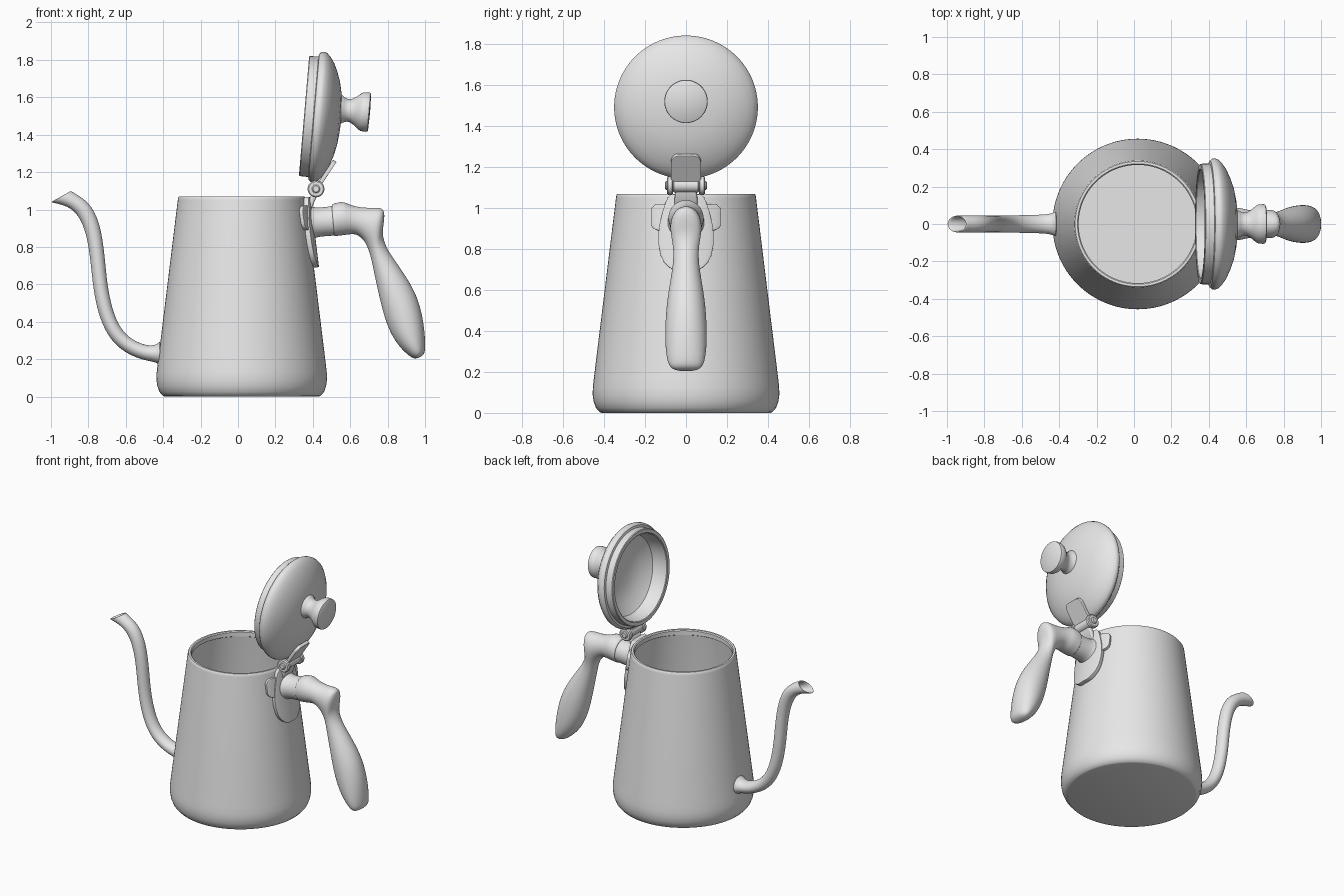
import bpy, bmesh, math
from mathutils import Matrix, Vector

cube = bpy.data.objects.get("Cube")
if cube:
    bpy.data.objects.remove(cube, do_unlink=True)

GREY = (0.8, 0.8, 0.8, 1.0)
metal = bpy.data.materials.new("plain_grey")
metal.use_nodes = True
metal.diffuse_color = GREY
metal.node_tree.nodes["Principled BSDF"].inputs["Base Color"].default_value = GREY

CX = 0.02  # body axis


def finish(name, bm, matrix=None, angle=35):
    """Turn a bmesh into a smooth-shaded object."""
    bmesh.ops.recalc_face_normals(bm, faces=bm.faces[:])
    if matrix:
        bm.transform(matrix)
    mesh = bpy.data.meshes.new(name)
    bm.to_mesh(mesh)
    bm.free()
    mesh.materials.append(metal)
    obj = bpy.data.objects.new(name, mesh)
    bpy.context.collection.objects.link(obj)
    bpy.ops.object.select_all(action='DESELECT')
    obj.select_set(True)
    bpy.context.view_layer.objects.active = obj
    bpy.ops.object.shade_smooth_by_angle(angle=math.radians(angle))
    return obj


def lathe(name, profile, matrix, steps=96):
    """Revolve (radius, height) points around local z."""
    bm = bmesh.new()
    verts = [bm.verts.new((r, 0, z)) for r, z in profile]
    edges = [bm.edges.new(pair) for pair in zip(verts, verts[1:])]
    bmesh.ops.spin(bm, geom=verts + edges, cent=(0, 0, 0), axis=(0, 0, 1),
                   angle=math.tau, steps=steps, use_duplicate=False)
    bmesh.ops.remove_doubles(bm, verts=bm.verts[:], dist=1e-5)
    return finish(name, bm, matrix)


def loft(name, rings, sides=24):
    """Skin elliptical rings given as (xa, za, xb, zb, half width in y)."""
    bm = bmesh.new()
    loops = []
    for xa, za, xb, zb, w in rings:
        a, b = Vector((xa, 0, za)), Vector((xb, 0, zb))
        mid, half = (a + b) / 2, (b - a) / 2
        loop = []
        for i in range(sides):
            t = math.tau * i / sides
            loop.append(bm.verts.new(mid + half * math.cos(t) + Vector((0, w * math.sin(t), 0))))
        loops.append(loop)
    for p, q in zip(loops, loops[1:]):
        for i in range(sides):
            j = (i + 1) % sides
            bm.faces.new((p[i], p[j], q[j], q[i]))
    bm.faces.new(loops[0])
    bm.faces.new(loops[-1])
    obj = finish(name, bm, angle=60)
    sub = obj.modifiers.new("smooth", 'SUBSURF')
    sub.levels = sub.render_levels = 2
    return obj


def sheet(name, rows, depth, thick, cols=12):
    """Plate from (z, half width) rows, bent by depth(y, z), then thickened."""
    bm = bmesh.new()
    grid = []
    for z, w in rows:
        ys = [w * (2 * i / cols - 1) for i in range(cols + 1)]
        grid.append([bm.verts.new((depth(y, z), y, z)) for y in ys])
    for p, q in zip(grid, grid[1:]):
        for i in range(cols):
            bm.faces.new((p[i], p[i + 1], q[i + 1], q[i]))
    obj = finish(name, bm, angle=40)
    solid = obj.modifiers.new("thickness", 'SOLIDIFY')
    solid.thickness, solid.offset = thick, 0
    bevel = obj.modifiers.new("soft_edge", 'BEVEL')
    bevel.width, bevel.segments, bevel.limit_method = thick * 0.3, 2, 'ANGLE'
    bevel.angle_limit = math.radians(50)
    return obj


def rounded(z0, z1, w, r, n=6):
    """Rows of a rounded rectangle."""
    arc = [(r * (1 - math.cos(k * math.pi / 2 / n)), w - r + r * math.sin(k * math.pi / 2 / n))
           for k in range(n + 1)]
    return [(z0 + d, h) for d, h in arc] + [(z1 - d, h) for d, h in reversed(arc)]


# Tapered hollow body
body_profile = [(0, 0), (0.41, 0), (0.422, 0.004), (0.44, 0.025), (0.451, 0.055), (0.456, 0.09),
                (0.455, 0.125), (0.45, 0.17), (0.342, 1.05), (0.34, 1.064), (0.335, 1.07),
                (0.322, 1.07), (0.316, 1.064), (0.316, 1.035), (0.324, 1.03), (0.43, 0.17),
                (0.432, 0.1), (0.415, 0.04), (0.39, 0.02), (0, 0.02)]
lathe("body", body_profile, Matrix.Translation((CX, 0, 0)))

# Open lid with a hollow underside, tilted back on its hinge
tilt = Matrix.Rotation(math.radians(94.9), 4, 'Y')
lid_profile = [(0, 0.17), (0.1, 0.165), (0.2, 0.145), (0.27, 0.1), (0.285, 0.06), (0.29, 0.004),
               (0.295, 0), (0.318, 0), (0.322, 0.004), (0.323, 0.05), (0.338, 0.053),
               (0.349, 0.065), (0.351, 0.08), (0.346, 0.095), (0.325, 0.116), (0.295, 0.137),
               (0.25, 0.158), (0.2, 0.176), (0.14, 0.189), (0.07, 0.197), (0, 0.2)]
lathe("lid", lid_profile, Matrix.Translation((0.353, 0, 1.5)) @ tilt)

# Lid knob
knob_profile = [(0, -0.03), (0.088, -0.03), (0.083, -0.005), (0.068, 0.015), (0.06, 0.035),
                (0.063, 0.055), (0.078, 0.08), (0.097, 0.102), (0.104, 0.115), (0.106, 0.14),
                (0.104, 0.15), (0.098, 0.154), (0, 0.157)]
lathe("lid_knob", knob_profile, Matrix.Translation((0.55, 0, 1.533)) @ tilt, 64)

# Gooseneck spout, with an open slanted tip
spout = [(-0.412, 0.165, -0.412, 0.305, 0.075), (-0.43, 0.178, -0.425, 0.285, 0.062),
         (-0.46, 0.187, -0.45, 0.273, 0.053), (-0.51, 0.196, -0.49, 0.274, 0.05),
         (-0.585, 0.224, -0.55, 0.295, 0.048), (-0.66, 0.278, -0.61, 0.34, 0.047),
         (-0.715, 0.358, -0.652, 0.41, 0.046), (-0.755, 0.47, -0.68, 0.5, 0.045),
         (-0.777, 0.60, -0.70, 0.61, 0.045), (-0.788, 0.72, -0.71, 0.725, 0.045),
         (-0.803, 0.83, -0.724, 0.845, 0.045), (-0.828, 0.92, -0.745, 0.94, 0.045),
         (-0.87, 0.99, -0.783, 1.02, 0.045), (-0.925, 1.022, -0.835, 1.065, 0.045),
         (-0.985, 1.035, -0.885, 1.094, 0.046), (-1.0, 1.04, -0.893, 1.1, 0.046)]


def shrink(ring, k):
    xa, za, xb, zb, w = ring
    mx, mz = (xa + xb) / 2, (za + zb) / 2
    return (mx + (xa - mx) * k, mz + (za - mz) * k, mx + (xb - mx) * k, mz + (zb - mz) * k, w * k)


bore = [shrink(spout[-1], 0.86)] + [shrink(r, 0.8) for r in spout[-2:-8:-1]]
loft("spout", spout + bore)

# Handle ferrule, collar and grip
loft("handle_ferrule", [(0.365, 1.03, 0.385, 0.82, 0.1), (0.385, 1.02, 0.40, 0.84, 0.09),
                        (0.41, 1.01, 0.42, 0.852, 0.08), (0.46, 1.012, 0.47, 0.857, 0.077),
                        (0.50, 1.02, 0.515, 0.86, 0.078), (0.52, 1.02, 0.53, 0.86, 0.078)])
loft("handle_grip", [(0.50, 1.018, 0.513, 0.862, 0.078), (0.501, 1.028, 0.515, 0.855, 0.085),
                     (0.525, 1.037, 0.54, 0.86, 0.087), (0.56, 1.042, 0.575, 0.863, 0.087),
                     (0.58, 1.035, 0.60, 0.868, 0.08), (0.62, 1.017, 0.635, 0.868, 0.073),
                     (0.69, 1.008, 0.667, 0.842, 0.073), (0.755, 1.012, 0.685, 0.815, 0.077),
                     (0.784, 1.0, 0.695, 0.79, 0.076), (0.783, 0.94, 0.706, 0.76, 0.068),
                     (0.768, 0.87, 0.717, 0.715, 0.061), (0.795, 0.79, 0.73, 0.65, 0.064),
                     (0.845, 0.72, 0.745, 0.58, 0.075), (0.907, 0.63, 0.765, 0.49, 0.091),
                     (0.957, 0.54, 0.79, 0.40, 0.1), (0.988, 0.43, 0.82, 0.33, 0.103),
                     (1.0, 0.33, 0.86, 0.268, 0.1), (1.003, 0.255, 0.91, 0.22, 0.088),
                     (0.995, 0.225, 0.935, 0.205, 0.068), (0.975, 0.21, 0.95, 0.203, 0.035)])


# Mounting plates that wrap the body behind the handle
def on_body(lift):
    def depth(y, z):
        r = 0.45 - (z - 0.17) * 0.1227 + lift
        return CX + math.sqrt(r * r - y * y)
    return depth


plate_rows = [(0.69, 0.035), (0.695, 0.055), (0.71, 0.08), (0.735, 0.104), (0.77, 0.12),
              (0.82, 0.129), (0.87, 0.13), (0.92, 0.124), (0.98, 0.11), (1.02, 0.098),
              (1.05, 0.085), (1.065, 0.07)]
sheet("handle_plate", plate_rows, on_body(0.009), 0.036)
sheet("plate_wings", rounded(0.89, 1.02, 0.167, 0.04), on_body(0.006), 0.026)

# Hinge: straps, knuckles, barrel and pin
sheet("body_hinge_strap", [(1.0, 0.055), (1.05, 0.055), (1.1, 0.05)],
      lambda y, z: 0.375 + (z - 1.0) * 0.42, 0.03)
sheet("lid_hinge_strap", rounded(1.11, 1.26, 0.073, 0.035),
      lambda y, z: 0.425 + (z - 1.12) * 0.66, 0.022)
sheet("lid_hinge_tab", [(1.1, 0.05), (1.2, 0.05)],
      lambda y, z: 0.40 + (z - 1.1) * 0.2, 0.03)


def hinge_part(name, radius, y, length):
    h, b = length / 2, 0.006
    profile = [(0, -h), (radius - b, -h), (radius, b - h), (radius, h - b), (radius - b, h), (0, h)]
    lathe(name, profile, Matrix.Translation((0.417, y, 1.11)) @ Matrix.Rotation(math.pi / 2, 4, 'X'), 32)


hinge_part("hinge_barrel", 0.033, 0, 0.13)
hinge_part("hinge_pin", 0.022, 0, 0.205)
for side, label in ((1, "left"), (-1, "right")):
    hinge_part("hinge_knuckle_" + label, 0.045, side * 0.078, 0.03)
